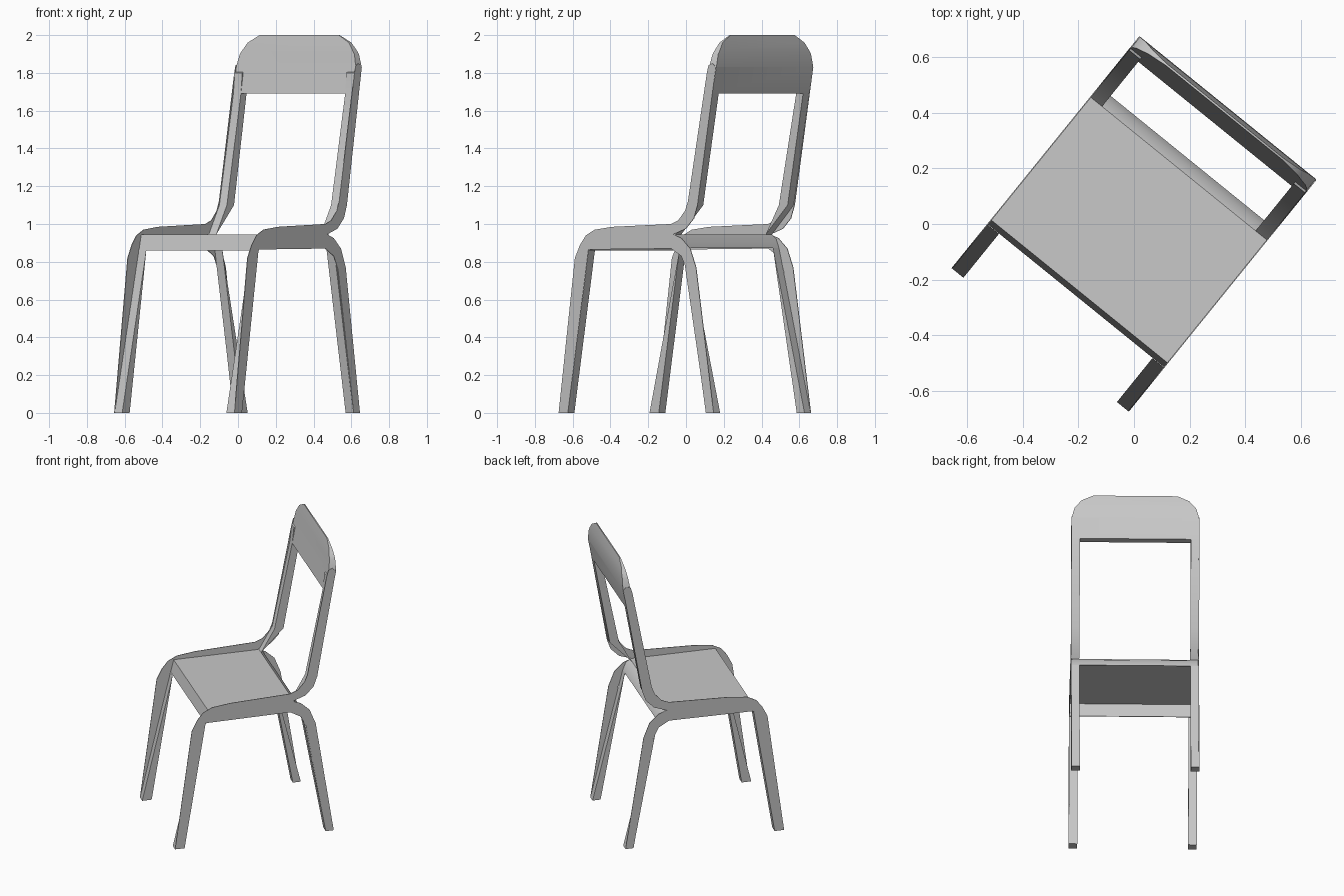
import bpy, bmesh, math
from mathutils import Matrix

cube = bpy.data.objects.get("Cube")
if cube:
    bpy.data.objects.remove(cube)

grey = bpy.data.materials.new("light grey")
grey.use_nodes = True
colour = (0.58, 0.58, 0.58, 1)
grey.diffuse_color = colour
grey.node_tree.nodes["Principled BSDF"].inputs["Base Color"].default_value = colour

# The chair stands turned about the vertical axis
TURN = Matrix.Rotation(math.radians(-39), 4, 'Z')
HALF = 0.41    # half width
INNER = 0.355  # inner side of legs and posts


def finish(bm, name):
    bmesh.ops.recalc_face_normals(bm, faces=bm.faces)
    mesh = bpy.data.meshes.new(name)
    bm.to_mesh(mesh)
    bm.free()
    mesh.materials.append(grey)
    obj = bpy.data.objects.new(name, mesh)
    obj.matrix_world = TURN
    bpy.context.collection.objects.link(obj)
    bpy.ops.object.select_all(action='DESELECT')
    obj.select_set(True)
    bpy.context.view_layer.objects.active = obj
    bpy.ops.object.shade_smooth_by_angle(angle=math.radians(35))
    return obj


def across(name, profile, x0, x1):
    """Extrude a (y, z) profile across the width from x0 to x1."""
    bm = bmesh.new()
    face = bm.faces.new([bm.verts.new((x0, y, z)) for y, z in profile])
    moved = bmesh.ops.extrude_face_region(bm, geom=[face])["geom"]
    for v in moved:
        if isinstance(v, bmesh.types.BMVert):
            v.co.x = x1
    return finish(bm, name)


# Thin side sheet: front leg, rail, back post and rear leg in one outline
side = [(-.536, 0), (-.425, .82), (-.39, .89), (-.35, .94), (-.29, .97), (-.17, .985),
        (.23, 1.0), (.28, 1.02), (.325, 1.07), (.345, 1.12),
        (.474, 1.8), (.485, 1.84), (.51, 1.85), (.535, 1.83),
        (.41, 1.1), (.385, 1.03), (.33, .975), (.245, .945),
        (.3, .925), (.36, .87), (.4, .77), (.52, 0), (.467, 0),
        (.335, .76), (.3, .83), (.23, .87), (-.333, .865), (-.473, 0)]
front_leg = [(-.536, 0), (-.333, .86), (-.473, 0)]
rear_leg = [(.467, 0), (.305, .872), (.52, 0)]
post = [(.256, .945), (.345, 1.1), (.463, 1.69), (.474, 1.8), (.535, 1.83), (.405, 1.1)]

for label, s in (("left", 1), ("right", -1)):
    across(label + "_side_sheet", side, s * (HALF - .004), s * HALF)
    for part, profile in (("front_leg", front_leg), ("rear_leg", rear_leg), ("back_post", post)):
        across(label + "_" + part, profile, s * INNER, s * (HALF - .003))

# Seat sheet with a straight front lip and a rounded rear lip
seat = [(-.332, .86), (-.312, .945), (.256, .945), (.285, .922), (.305, .872),
        (.3, .872), (.28, .918), (.254, .94), (-.308, .94), (-.327, .86)]
across("seat", seat, -HALF + .002, HALF - .002)


# Backrest: rounded outline, thickest in the middle and thin at the top
def blend(z, points):
    for (za, ya), (zb, yb) in zip(points, points[1:]):
        if z <= zb + 1e-5:
            return ya + (yb - ya) * (z - za) / (zb - za)
    return points[-1][1]


front_curve = [(1.69, .463), (1.83, .487), (1.92, .5), (2.0, .515)]
rear_curve = [(1.69, .51), (1.83, .537), (1.92, .535), (2.0, .522)]
corner = [(.408, 1.69), (.408, 1.83), (.39, 1.9), (.345, 1.96), (.27, 2.0)]
outline = corner + [(-x, z) for x, z in reversed(corner)]
bm = bmesh.new()
front_face = bm.faces.new([bm.verts.new((x, 0, z)) for x, z in outline])
bmesh.ops.extrude_face_region(bm, geom=[front_face])
bm.verts.ensure_lookup_table()
for v in bm.verts[len(outline):]:
    v.co.y = 1
for level in (1.83, 1.92):
    bmesh.ops.bisect_plane(bm, geom=bm.verts[:] + bm.edges[:] + bm.faces[:],
                           plane_co=(0, 0, level), plane_no=(0, 0, 1))
for v in bm.verts:
    v.co.y = blend(v.co.z, rear_curve if v.co.y > .5 else front_curve)
finish(bm, "backrest")
